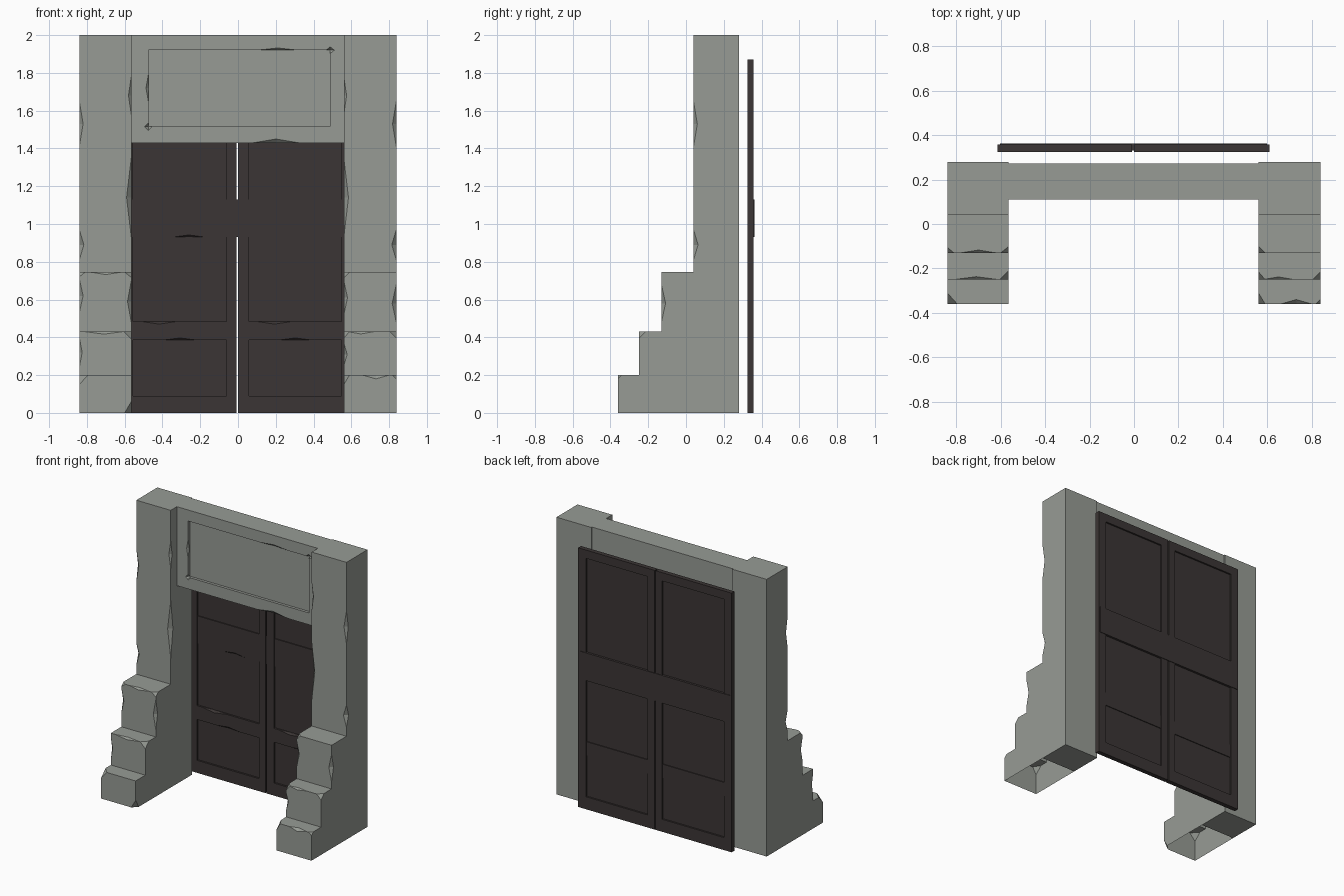
import bpy, bmesh
from mathutils import Vector

if "Cube" in bpy.data.objects:
    bpy.data.objects.remove(bpy.data.objects["Cube"])


def material(name, rgb):
    m = bpy.data.materials.new(name)
    m.diffuse_color = (*rgb, 1)
    m.use_nodes = True
    m.node_tree.nodes["Principled BSDF"].inputs["Base Color"].default_value = m.diffuse_color
    return m


STONE = material("grey_stone", (0.31, 0.33, 0.30))
WOOD = material("dark_wood", (0.044, 0.036, 0.035))


def make(name, bm, mat=None):
    bmesh.ops.recalc_face_normals(bm, faces=bm.faces[:])
    me = bpy.data.meshes.new(name)
    bm.to_mesh(me)
    bm.free()
    ob = bpy.data.objects.new(name, me)
    bpy.context.collection.objects.link(ob)
    if mat:
        me.materials.append(mat)
    return ob


def add_box(bm, x0, x1, y0, y1, z0, z1):
    vs = bmesh.ops.create_cube(bm, size=1)["verts"]
    for v in vs:
        v.co = Vector((x0 + (v.co.x + .5) * (x1 - x0),
                       y0 + (v.co.y + .5) * (y1 - y0),
                       z0 + (v.co.z + .5) * (z1 - z0)))


def box(name, dims, mat):
    bm = bmesh.new()
    add_box(bm, *dims)
    return make(name, bm, mat)


def cut(ob, cutter, mat):
    """Subtract the cutter, bake the result and remove the cutter."""
    cutter.hide_render = True
    mod = ob.modifiers.new("cut", 'BOOLEAN')
    mod.operation, mod.solver, mod.object = 'DIFFERENCE', 'EXACT', cutter
    mod.use_self = True
    dg = bpy.context.evaluated_depsgraph_get()
    me = bpy.data.meshes.new_from_object(ob.evaluated_get(dg))
    ob.modifiers.clear()
    me.materials.clear()
    me.materials.append(mat)
    ob.data = me
    bpy.data.objects.remove(cutter)


def chip(ob, chips, mat):
    """Stretched octahedra centred on edges leave tapering chips."""
    bm = bmesh.new()
    for x, y, z, axis, half, r in chips:
        size = [r, r, r]
        size['xyz'.index(axis)] = half
        c = Vector((x, y, z))
        tips = []
        for i in range(3):
            d = Vector((0, 0, 0))
            d[i] = size[i]
            tips.append((bm.verts.new(c + d), bm.verts.new(c - d)))
        for a in tips[0]:
            for b in tips[1]:
                for e in tips[2]:
                    f = bm.faces.new((a, b, e))
                    f.normal_update()
                    if f.normal.dot(f.calc_center_median() - c) < 0:
                        f.normal_flip()
    cut(ob, make("chip_cutter", bm), mat)


# Stepped pillars: side profile (y, z) extruded along x
PROFILE = [(.28, 0), (.28, 2), (.04, 2), (.04, .745), (-.13, .745),
           (-.13, .43), (-.25, .43), (-.25, .2), (-.36, .2), (-.36, 0)]


def pillar(name, x0, x1, chips):
    bm = bmesh.new()
    f = bm.faces.new([bm.verts.new((x0, y, z)) for y, z in PROFILE])
    ext = bmesh.ops.extrude_face_region(bm, geom=[f])["geom"]
    for v in ext:
        if isinstance(v, bmesh.types.BMVert):
            v.co.x = x1
    ob = make(name, bm, STONE)
    chip(ob, chips, STONE)
    # open underside below the steps
    bm = bmesh.new()
    bm.from_mesh(ob.data)
    bmesh.ops.bisect_plane(bm, geom=bm.verts[:] + bm.edges[:] + [f for f in bm.faces if f.normal.z < -.99],
                           plane_co=(0, .04, 0), plane_no=(0, 1, 0))
    under = [f for f in bm.faces if f.normal.z < -.99
             and f.calc_center_median().z < .001 and f.calc_center_median().y < .04]
    bmesh.ops.delete(bm, geom=under, context='FACES')
    bm.to_mesh(ob.data)
    bm.free()


L0, L1, R0, R1 = -.84, -.565, .56, .838
pillar("left_pillar", L0, L1, [
    (L1, .04, 1.68, 'z', .10, .015), (L1, .04, 1.14, 'z', .21, .025),
    (L0, .04, 1.53, 'z', .12, .02), (L0, .04, .89, 'z', .08, .024),
    (L0, -.13, .62, 'z', .09, .02), (L1, -.13, .59, 'z', .11, .02),
    (L0, -.25, .32, 'z', .08, .015),
    (-.70, -.13, .745, 'x', .08, .013), (-.71, -.25, .43, 'x', .10, .013),
    (L0, -.13, .745, 'x', .03, .025), (L1, -.13, .745, 'x', .035, .028),
    (L1, -.25, .43, 'x', .04, .04), (L0, -.36, .2, 'x', .045, .05),
    (L1, -.36, 0, 'z', .06, .035)])
pillar("right_pillar", R0, R1, [
    (R0, .04, 1.68, 'z', .10, .015), (R0, .04, 1.14, 'z', .21, .025),
    (R1, .04, 1.53, 'z', .12, .02), (R1, .04, .89, 'z', .08, .024),
    (R1, -.13, .58, 'z', .10, .022), (R0, -.13, .61, 'z', .09, .02),
    (R0, -.25, .31, 'z', .06, .018),
    (.65, -.25, .43, 'x', .07, .012), (.73, -.36, .2, 'x', .07, .02),
    (R0, -.13, .745, 'x', .03, .03), (R0, -.25, .43, 'x', .03, .035),
    (R1, -.25, .43, 'x', .035, .035), (R0, -.36, .2, 'x', .03, .05),
    (R1, -.36, .2, 'x', .02, .02)])

# Lintel with a recessed front panel
lintel = box("lintel", (L1, R0, .11, .272, 1.43, 2), STONE)
cut(lintel, box("panel_cutter", (-.475, .488, .05, .13, 1.515, 1.92), STONE), STONE)
chip(lintel, [
    (.20, .11, 1.43, 'x', .12, .02), (.21, .11, 1.92, 'x', .11, .012),
    (-.475, .11, 1.72, 'z', .07, .012), (.488, .11, 1.92, 'x', .022, .018),
    (-.475, .11, 1.515, 'x', .02, .02)], STONE)

# Two door leaves: frame, inset rails and a thin panel
F, B, TOP = .325, .358, 1.87


def door_leaf(side, outer, outer_in, inner_in, inner):
    s = lambda a, b: (min(a, b), max(a, b))
    mid = s(outer_in, inner_in)
    bm = bmesh.new()
    add_box(bm, *s(outer, outer_in), F, B, 0, TOP)
    add_box(bm, *s(inner_in, inner), F, B, 0, TOP)
    add_box(bm, *mid, F, B, 0, .09)
    add_box(bm, *mid, F, B, TOP - .06, TOP)
    make(side + "_door_frame", bm, WOOD)
    box(side + "_door_panel", (*mid, .338, .346, .09, TOP - .06), WOOD)
    rail = box(side + "_door_rail", (*mid, F, .352, .385, .485), WOOD)
    c = sum(mid) / 2
    chip(rail, [(c - .11, F, .485, 'x', .10, .015),
                (c, F, .385, 'x', .09, .012)], WOOD)


door_leaf("left", -.615, -.555, -.06, -.009)
door_leaf("right", .61, .548, .058, -.001)

# Wide cross bar behind both leaves
bar = box("door_cross_bar", (-.603, .598, .331, .362, .93, 1.13), WOOD)
chip(bar, [(-.26, .331, .93, 'x', .09, .012)], WOOD)
